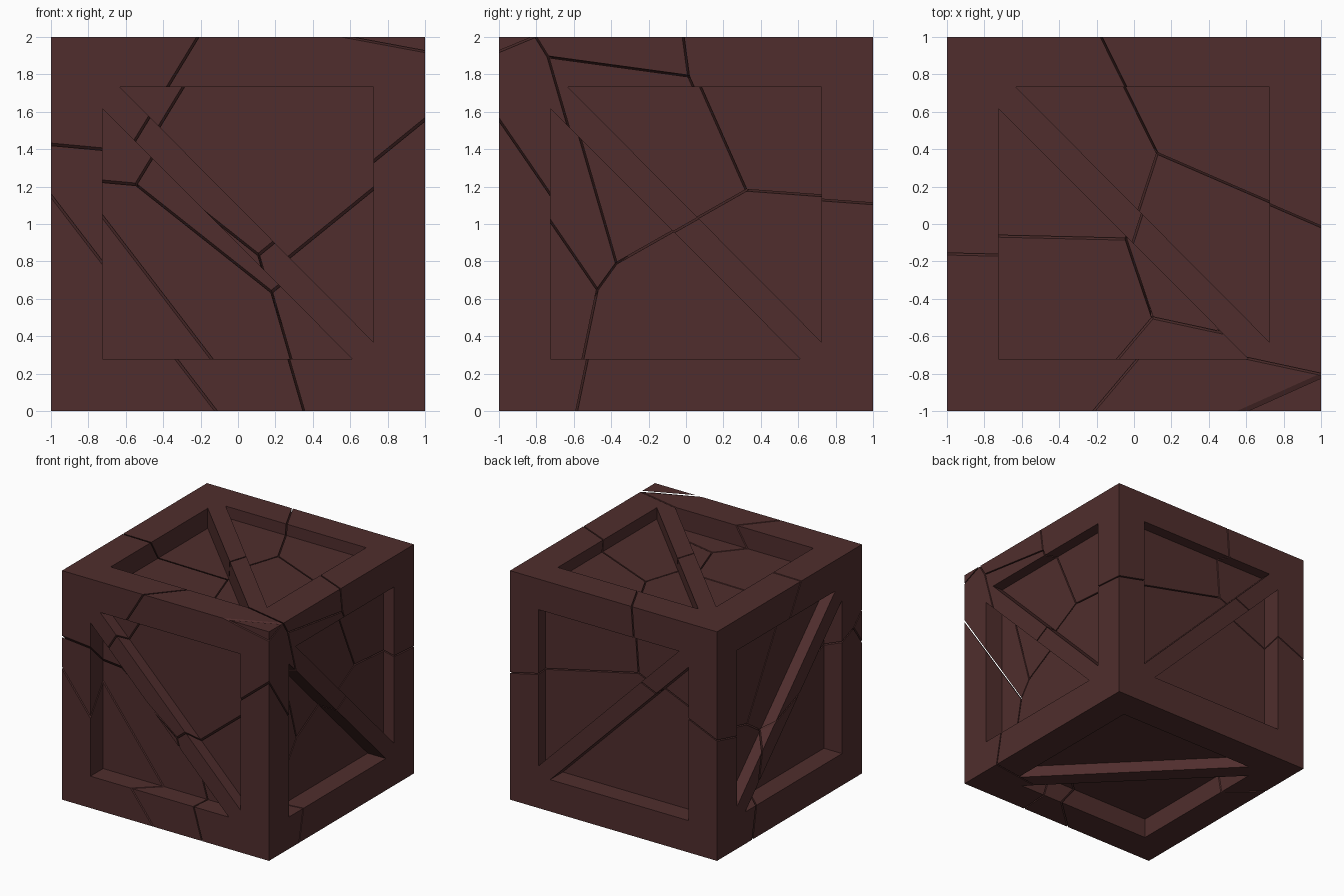
import bpy, bmesh
from mathutils import Vector

if "Cube" in bpy.data.objects:
    bpy.data.objects.remove(bpy.data.objects["Cube"])

GAP = 0.005  # half width of a crack

wood = bpy.data.materials.new("dark red brown wood")
wood.diffuse_color = (0.080, 0.027, 0.026, 1.0)
wood.use_nodes = True
wood.node_tree.nodes["Principled BSDF"].inputs["Base Color"].default_value = wood.diffuse_color


def make_object(name, bm):
    mesh = bpy.data.meshes.new(name)
    bmesh.ops.recalc_face_normals(bm, faces=bm.faces)
    bm.to_mesh(mesh)
    bm.free()
    obj = bpy.data.objects.new(name, mesh)
    bpy.context.collection.objects.link(obj)
    mesh.materials.append(wood)
    return obj


# Triangular pockets on all six sides, leaving a frame and a diagonal brace
POCKETS = [
    (0.175, [(-0.725, -0.722), (0.612, -0.722), (-0.725, 0.618)]),
    (0.10, [(0.725, -0.632), (0.725, 0.733), (-0.632, 0.733)]),
]


def pocket_cutter():
    bm = bmesh.new()
    for axis in range(3):
        u, v = [a for a in range(3) if a != axis]
        for sign in (-1, 1):
            for depth, outline in POCKETS:
                rings = []
                for level in (1 - depth, 1.1):
                    ring = []
                    for pu, pv in outline:
                        p = Vector((0, 0, 1))
                        offset = Vector()
                        offset[axis], offset[u], offset[v] = sign * level, pu, pv
                        ring.append(bm.verts.new(p + offset))
                    rings.append(ring)
                low, high = rings
                bm.faces.new(low)
                bm.faces.new(high[::-1])
                for k in range(3):
                    n = (k + 1) % 3
                    bm.faces.new((low[k], high[k], high[n], low[n]))
    obj = make_object("pocket_cutter", bm)
    obj.hide_render = True
    return obj


# Centres of the broken pieces; cracks lie halfway between neighbours
PIECES = {
    "upper_left_front_piece": (-0.32, -0.33, 1.77),
    "upper_front_piece": (0.19, -0.76, 1.46),
    "lower_right_front_piece": (0.58, -1.46, 0.98),
    "middle_left_front_piece": (-0.42, -1.39, 0.69),
    "lower_left_piece": (-0.89, -0.88, 0.33),
    "corner_chip": (0.41, -1.25, 2.64),
    "lower_back_piece": (0.31, 0.46, 0.58),
    "right_middle_piece": (0.35, -0.14, 1.64),
    "upper_right_back_piece": (0.62, 0.56, 1.95),
    "top_centre_piece": (0.33, -0.11, 1.86),
    "upper_left_back_piece": (-0.31, 0.10, 2.02),
}


def cut_cell(centre, others):
    """Cube trimmed to the region nearest to one centre."""
    bm = bmesh.new()
    bmesh.ops.create_cube(bm, size=2.0)
    bmesh.ops.translate(bm, verts=bm.verts, vec=(0, 0, 1))
    for other in others:
        normal = (other - centre).normalized()
        bmesh.ops.bisect_plane(
            bm, geom=bm.verts[:] + bm.edges[:] + bm.faces[:], dist=1e-5,
            plane_co=(centre + other) / 2 - normal * GAP,
            plane_no=normal, clear_outer=True)
        rim = [e for e in bm.edges if e.is_boundary]
        if rim:
            bmesh.ops.edgeloop_fill(bm, edges=rim)
    return bm


cutter = pocket_cutter()
centres = {name: Vector(p) for name, p in PIECES.items()}
for name, centre in centres.items():
    bm = cut_cell(centre, [c for n, c in centres.items() if n != name])
    if not bm.faces:
        bm.free()
        continue
    piece = make_object(name, bm)
    mod = piece.modifiers.new("pockets", 'BOOLEAN')
    mod.operation = 'DIFFERENCE'
    mod.solver = 'EXACT'
    mod.object = cutter
    # Apply the pockets
    graph = bpy.context.evaluated_depsgraph_get()
    carved = bpy.data.meshes.new_from_object(piece.evaluated_get(graph))
    piece.modifiers.clear()
    piece.data = carved
    carved.materials.clear()
    carved.materials.append(wood)
    for poly in carved.polygons:
        poly.material_index = 0

bpy.data.objects.remove(cutter, do_unlink=True)
